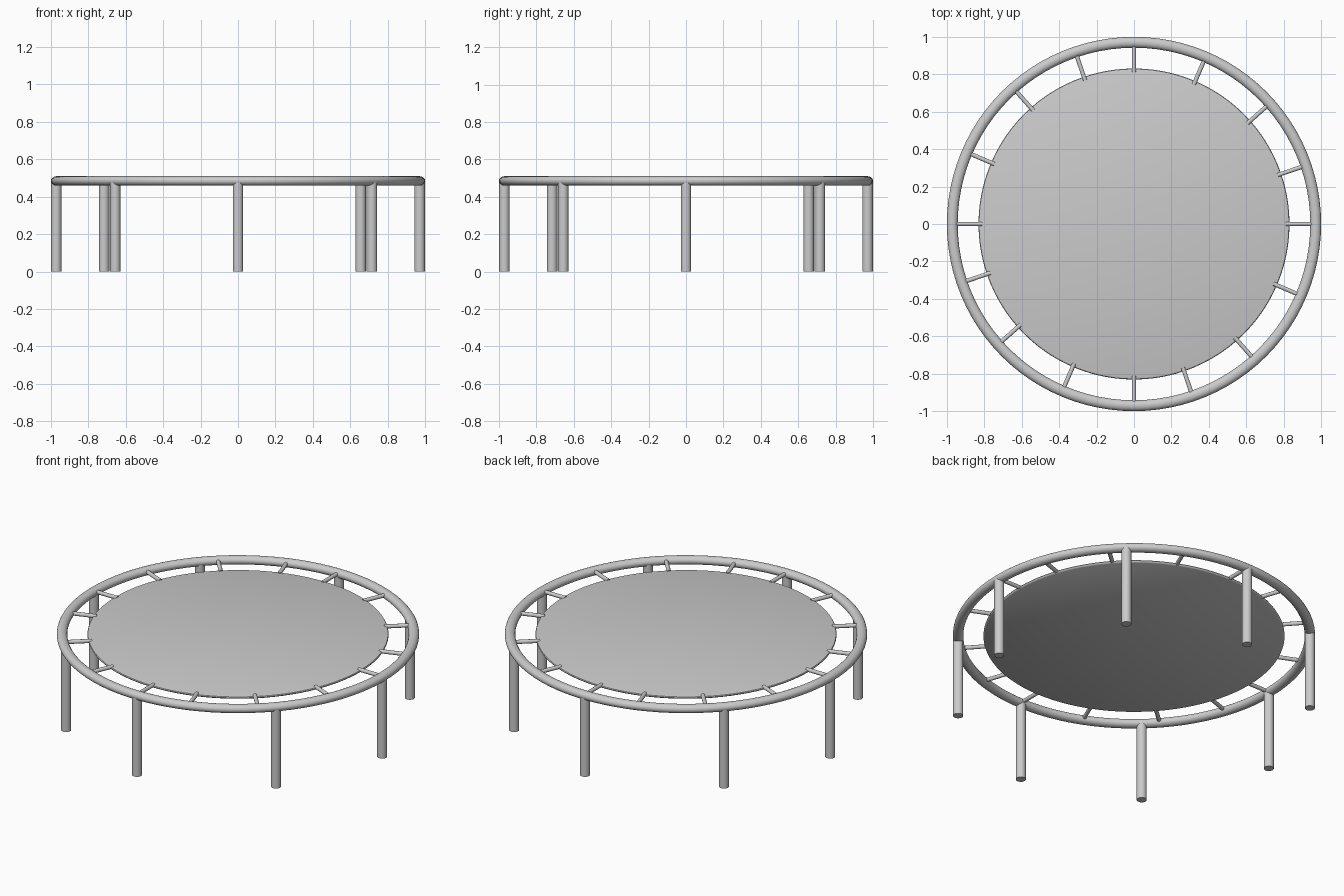
import bpy, bmesh, math
from mathutils import Matrix, Vector

if "Cube" in bpy.data.objects:
    bpy.data.objects.remove(bpy.data.objects["Cube"])

grey = bpy.data.materials.new("light grey")
grey.diffuse_color = (0.6, 0.6, 0.6, 1)
grey.use_nodes = True
grey.node_tree.nodes["Principled BSDF"].inputs["Base Color"].default_value = grey.diffuse_color


def finish(name, bm):
    bmesh.ops.recalc_face_normals(bm, faces=bm.faces)
    mesh = bpy.data.meshes.new(name)
    bm.to_mesh(mesh)
    bm.free()
    mesh.materials.append(grey)
    ob = bpy.data.objects.new(name, mesh)
    bpy.context.collection.objects.link(ob)
    bpy.ops.object.select_all(action='DESELECT')
    ob.select_set(True)
    bpy.context.view_layer.objects.active = ob
    bpy.ops.object.shade_smooth_by_angle(angle=math.radians(40))
    return ob


def lathe(name, profile, closed, steps=96):
    """Spin an (r, z) profile around the z axis."""
    bm = bmesh.new()
    vs = [bm.verts.new((r, 0, z)) for r, z in profile]
    n = len(vs)
    es = [bm.edges.new((vs[i], vs[(i + 1) % n])) for i in range(n if closed else n - 1)]
    bmesh.ops.spin(bm, geom=vs + es, cent=(0, 0, 0), axis=(0, 0, 1),
                   angle=math.tau, steps=steps, use_duplicate=False)
    bmesh.ops.remove_doubles(bm, verts=bm.verts, dist=1e-5)
    return finish(name, bm)


def tube(name, a, b, radius, sides):
    """Capped cylinder between two points."""
    a, b = Vector(a), Vector(b)
    d = b - a
    bm = bmesh.new()
    mat = Matrix.Translation((a + b) / 2) @ d.to_track_quat('Z', 'Y').to_matrix().to_4x4()
    bmesh.ops.create_cone(bm, cap_ends=True, segments=sides, radius1=radius,
                          radius2=radius, depth=d.length, matrix=mat)
    return finish(name, bm)


def polar(r, deg, z):
    t = math.radians(deg)
    return (r * math.cos(t), r * math.sin(t), z)


# round frame tube
ring = [(0.971 + 0.029 * math.cos(k * math.tau / 20),
         0.485 + 0.025 * math.sin(k * math.tau / 20)) for k in range(20)]
lathe("frame_ring", ring, True)

# jumping mat with a softly rounded rim
lathe("mat", [(0, 0.475), (0.822, 0.475), (0.829, 0.479), (0.831, 0.484),
              (0.828, 0.489), (0.818, 0.492), (0, 0.492)], False)

# legs and springs repeat every quarter turn
for q in range(4):
    for i, ang in enumerate((0, 47.5)):
        a = ang + 90 * q
        tube(f"leg_{q * 2 + i + 1}", polar(0.971, a, 0), polar(0.971, a, 0.482), 0.028, 24)
    for i, ang in enumerate((0, 18.8, 41.6, 66.8)):
        a = ang + 90 * q
        tube(f"spring_{q * 4 + i + 1}", polar(0.812, a, 0.488), polar(0.96, a, 0.488), 0.0115, 14)
